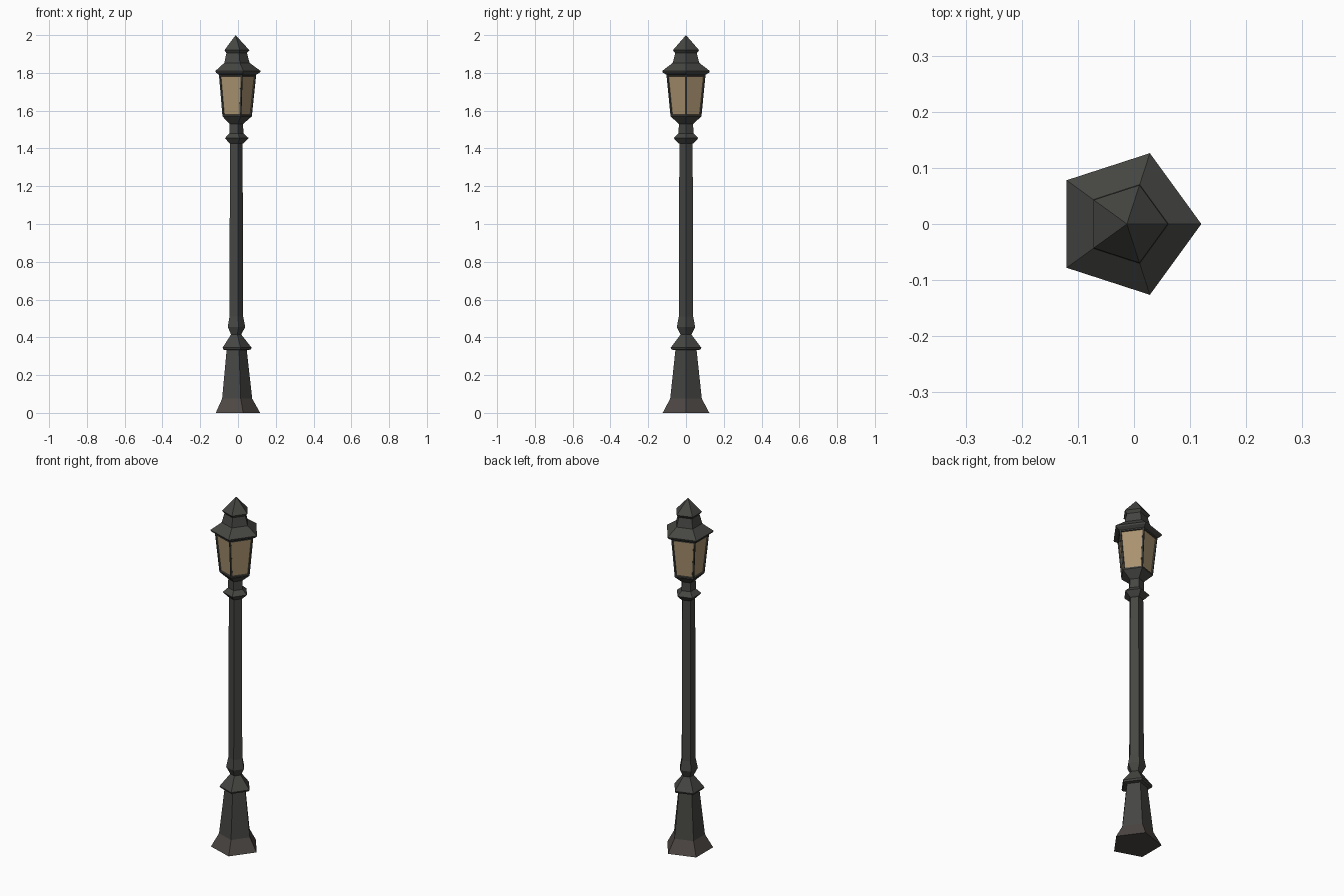
import bpy, bmesh, math

if "Cube" in bpy.data.objects:
    bpy.data.objects.remove(bpy.data.objects["Cube"])

SIDES = 5
CX = -0.0127  # pentagon centre, so that the bounds are centred on x = 0


def material(name, rgb):
    m = bpy.data.materials.new(name)
    m.diffuse_color = (*rgb, 1)
    m.use_nodes = True
    m.node_tree.nodes["Principled BSDF"].inputs["Base Color"].default_value = m.diffuse_color
    return m


iron = material("dark_iron", (0.06, 0.06, 0.055))
foot_iron = material("weathered_iron", (0.075, 0.064, 0.058))
glass = material("warm_glass", (0.40, 0.29, 0.16))


def lathe(name, profile, mats, close_bottom=False, inset=None):
    """Sweep (radius, z) points round five flat sides; radius 0 makes a tip."""
    bm = bmesh.new()
    rings = []
    for r, z in profile:
        if r == 0:
            rings.append([bm.verts.new((CX, 0, z))] * SIDES)
        else:
            rings.append([bm.verts.new((CX + r * math.cos(math.tau * i / SIDES),
                                        r * math.sin(math.tau * i / SIDES), z))
                          for i in range(SIDES)])
    for lo, hi in zip(rings, rings[1:]):
        for i in range(SIDES):
            j = (i + 1) % SIDES
            bm.faces.new(list(dict.fromkeys((lo[i], lo[j], hi[j], hi[i]))))
    if close_bottom:
        bm.faces.new(rings[0][::-1])
    if inset:
        panes = list(bm.faces)
        bm.normal_update()
        # frame rim first, then a step back to the glass
        bmesh.ops.inset_individual(bm, faces=panes, thickness=inset)
        bmesh.ops.inset_individual(bm, faces=panes, thickness=0.003, depth=-0.006)
        for f in panes:
            f.material_index = 1
    me = bpy.data.meshes.new(name)
    bm.to_mesh(me)
    bm.free()
    for m in mats:
        me.materials.append(m)
    ob = bpy.data.objects.new(name, me)
    bpy.context.collection.objects.link(ob)
    return ob


# Flared foot and tapered pedestal
lathe("foot", [(0.130, 0), (0.088, 0.075)], [foot_iron], close_bottom=True)
lathe("pedestal", [(0.088, 0.075), (0.059, 0.332), (0.080, 0.335), (0.085, 0.345),
                   (0.030, 0.415)], [iron])
# Knuckle and shaft
lathe("post", [(0.030, 0.415), (0.051, 0.455), (0.040, 0.51), (0.037, 1.425)], [iron])
# Upper collar, neck and lantern cup
lathe("collar", [(0.037, 1.425), (0.044, 1.43), (0.069, 1.455), (0.041, 1.48),
                 (0.040, 1.53), (0.086, 1.57)], [iron])
# Lantern with five framed panes
lathe("lantern", [(0.086, 1.57), (0.109, 1.79)], [iron, glass], inset=0.010)
# Roof with projecting eave
lathe("roof", [(0.109, 1.79), (0.129, 1.802), (0.1327, 1.81), (0.074, 1.853),
               (0.060, 1.905)], [iron])
# Pointed cap
lathe("cap", [(0.060, 1.905), (0.073, 1.92), (0, 2.0)], [iron])
